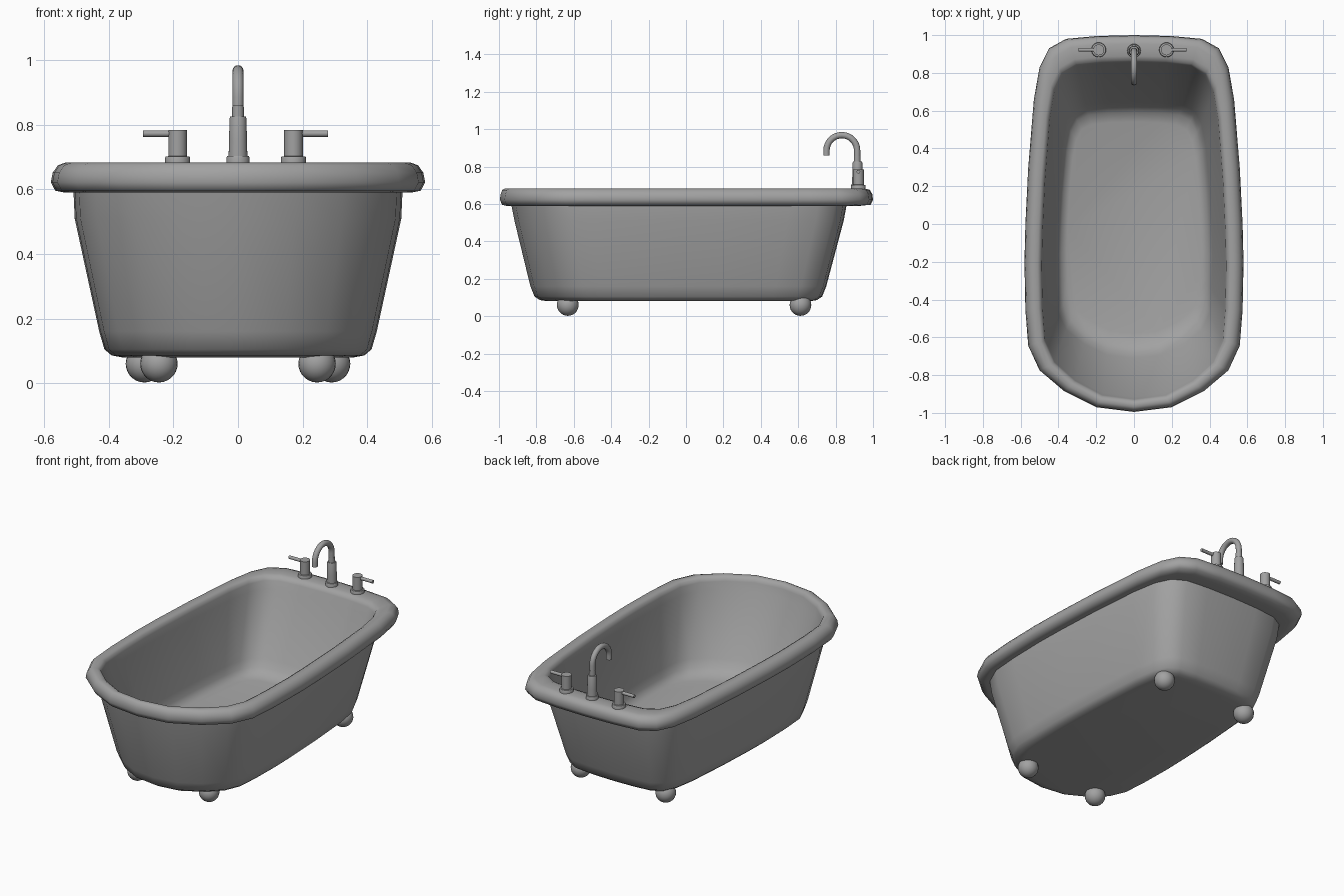
import bpy, bmesh, math
from mathutils import Vector, Matrix

if "Cube" in bpy.data.objects:
    bpy.data.objects.remove(bpy.data.objects["Cube"])

grey = bpy.data.materials.new("plain grey")
grey.use_nodes = True
COLOR = (0.36, 0.36, 0.36, 1)
grey.diffuse_color = COLOR
grey.node_tree.nodes["Principled BSDF"].inputs["Base Color"].default_value = COLOR


def finish(name, bm, angle=35):
    bmesh.ops.recalc_face_normals(bm, faces=bm.faces)
    mesh = bpy.data.meshes.new(name)
    bm.to_mesh(mesh)
    bm.free()
    mesh.materials.append(grey)
    obj = bpy.data.objects.new(name, mesh)
    bpy.context.collection.objects.link(obj)
    bpy.ops.object.select_all(action='DESELECT')
    obj.select_set(True)
    bpy.context.view_layer.objects.active = obj
    bpy.ops.object.shade_smooth_by_angle(angle=math.radians(angle))


def skin(bm, rings, cap_start=True, cap_end=True):
    loops = [[bm.verts.new(p) for p in ring] for ring in rings]
    for a, b in zip(loops, loops[1:]):
        n = len(a)
        for i in range(n):
            j = (i + 1) % n
            bm.faces.new((a[i], a[j], b[j], b[i]))
    if cap_start:
        bm.faces.new(loops[0])
    if cap_end:
        bm.faces.new(loops[-1])


# Plan outline of the tub: square tap end, round front end
HALF = [(0, 1), (.2, .995), (.36, .98), (.45, .93), (.5, .83), (.53, .66),
        (.56, .3), (.575, 0), (.58, -.2), (.575, -.45), (.56, -.64),
        (.5, -.77), (.37, -.88), (.2, -.965), (0, -.99)]
OUTLINE = HALF + [(-x, y) for x, y in HALF[-2:0:-1]]


def ring(half_width, front, back, z):
    """Outline fitted to a half width and to front and back ends."""
    return [(x / .58 * half_width, front + (y + .99) / 1.99 * (back - front), z)
            for x, y in OUTLINE]


# Outer shell: underside, rounded bottom edge, flared wall
bm = bmesh.new()
skin(bm, [ring(*r) for r in [
    (.36, -.74, .66, .08), (.392, -.78, .7, .086), (.414, -.81, .728, .105),
    (.43, -.832, .75, .16), (.506, -.917, .843, .51), (.51, -.935, .86, .6)]],
    cap_end=False)
finish("outer_shell", bm, 60)

# Rolled rim running over into the inner wall and floor
bm = bmesh.new()
skin(bm, [ring(*r) for r in [
    (.5, -.925, .85, .596), (.535, -.96, .93, .59), (.566, -.983, .987, .596),
    (.58, -.995, 1, .622), (.574, -.991, .996, .652), (.558, -.982, .984, .675),
    (.535, -.968, .955, .683), (.51, -.95, .89, .683),
    (.495, -.936, .866, .674), (.488, -.928, .855, .655),
    (.482, -.915, .842, .61), (.415, -.71, .645, .265), (.404, -.68, .62, .22),
    (.386, -.64, .59, .192), (.355, -.58, .54, .178)]], cap_start=False)
finish("rim_and_basin", bm, 60)

# Ball feet
for end, x, y in (("front", .245, -.632), ("back", .29, .612)):
    for side, s in (("left", 1), ("right", -1)):
        bm = bmesh.new()
        bmesh.ops.create_uvsphere(bm, u_segments=24, v_segments=14, radius=.058,
                                  matrix=Matrix.Translation((s * x, y, .06)))
        finish(f"{end}_{side}_foot", bm)


def turned(name, x, y, profile):
    """Round part from (radius, height) pairs."""
    bm = bmesh.new()
    turn = [math.tau * i / 24 for i in range(24)]
    skin(bm, [[(x + r * math.cos(a), y + r * math.sin(a), z) for a in turn]
              for r, z in profile])
    finish(name, bm)


def tube(name, path, radius, sides=16):
    """Round tube along a path lying in one plane."""
    bm = bmesh.new()
    pts = [Vector(p) for p in path]
    rings = []
    for i, p in enumerate(pts):
        d = (pts[min(i + 1, len(pts) - 1)] - pts[max(i - 1, 0)]).normalized()
        u = Vector((1, 0, 0)) if abs(d.x) < .5 else Vector((0, 1, 0))
        v = d.cross(u)
        rings.append([p + radius * (math.cos(a) * u + math.sin(a) * v)
                      for a in (math.tau * k / sides for k in range(sides))])
    skin(bm, rings)
    finish(name, bm)


# Tap handles with outward levers
TAP_Y = .922
for side, s, x in (("left", 1, .172), ("right", -1, -.187)):
    turned(f"{side}_tap", x, TAP_Y,
           [(.039, .675), (.039, .698), (.037, .702), (.029, .703), (.029, .785)])
    tube(f"{side}_lever", [(x, TAP_Y, .773), (x + s * .107, TAP_Y, .773)], .01)

# Spout pillar and swan neck
turned("spout_pillar", 0, .917,
       [(.036, .675), (.036, .699), (.034, .703), (.029, .704), (.028, .75),
        (.026, .82), (.024, .826)])
turned("spout_collar", 0, .915, [(.018, .82), (.018, .856)])
R, CY, CZ = .082, .833, .886
arc = [(0, CY + R * math.cos(a), CZ + R * math.sin(a))
       for a in (math.pi * i / 16 for i in range(17))]
tube("spout_neck", [(0, CY + R, .815)] + arc + [(0, CY - R, .86)], .017)
